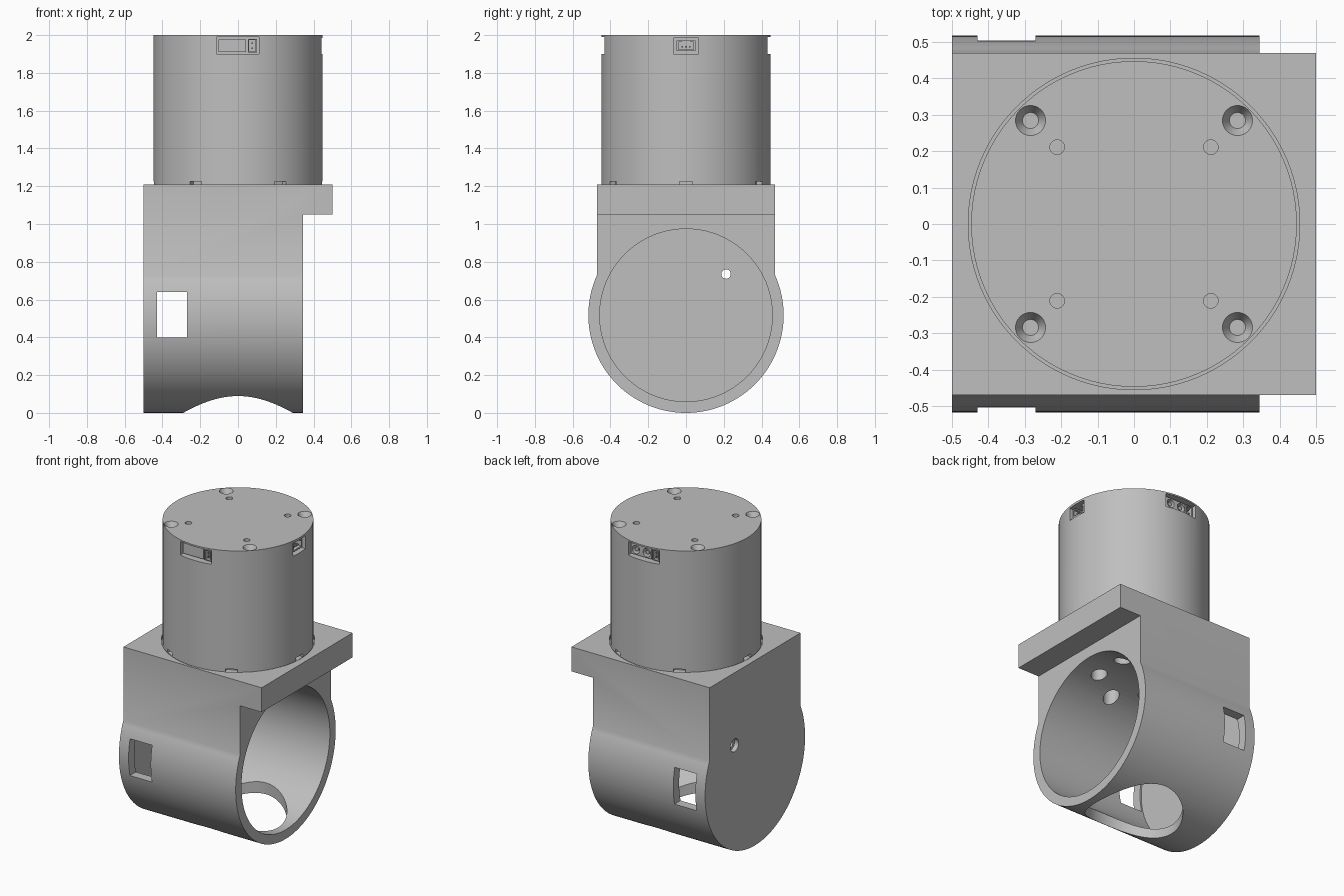
import bpy, bmesh
from math import sin, cos, pi, radians, asin
from mathutils import Matrix, Vector

if "Cube" in bpy.data.objects:
    bpy.data.objects.remove(bpy.data.objects["Cube"])

GREY = bpy.data.materials.new("machined_grey")
GREY.use_nodes = True
GREY.diffuse_color = (0.52, 0.52, 0.52, 1)
GREY.node_tree.nodes["Principled BSDF"].inputs["Base Color"].default_value = (0.52, 0.52, 0.52, 1)


def finish(name, bm):
    bmesh.ops.recalc_face_normals(bm, faces=bm.faces)
    mesh = bpy.data.meshes.new(name)
    bm.to_mesh(mesh)
    bm.free()
    mesh.materials.append(GREY)
    ob = bpy.data.objects.new(name, mesh)
    bpy.context.collection.objects.link(ob)
    return ob


def box(name, x, y, z, turn=0):
    """Box from (min, max) ranges, turned about the z axis."""
    bm = bmesh.new()
    bmesh.ops.create_cube(bm, size=1)
    for v in bm.verts:
        v.co = Vector([(r[0] + r[1]) / 2 + c * (r[1] - r[0]) for c, r in zip(v.co, (x, y, z))])
    bm.transform(Matrix.Rotation(turn, 4, 'Z'))
    return finish(name, bm)


def rod(name, start, end, r, r2=None, sides=32):
    """Cylinder or cone between two points."""
    a, b = Vector(start), Vector(end)
    bm = bmesh.new()
    bmesh.ops.create_cone(bm, cap_ends=True, segments=sides, radius1=r,
                          radius2=r if r2 is None else r2, depth=(b - a).length)
    turn = (b - a).to_track_quat('Z', 'Y').to_matrix().to_4x4()
    bm.transform(Matrix.Translation((a + b) / 2) @ turn)
    return finish(name, bm)


def cut(ob, *cutters):
    for c in cutters:
        mod = ob.modifiers.new("cut", 'BOOLEAN')
        mod.object, mod.operation, mod.solver = c, 'DIFFERENCE', 'EXACT'
        bpy.context.view_layer.objects.active = ob
        bpy.ops.object.modifier_apply(modifier=mod.name)
        bpy.data.objects.remove(c)


def smooth(ob):
    bpy.ops.object.select_all(action='DESELECT')
    ob.select_set(True)
    bpy.context.view_layer.objects.active = ob
    bpy.ops.object.shade_smooth_by_angle(angle=radians(30))


# Bracket: round-bottomed profile extruded along x
R, HALF, TOP = 0.517, 0.47, 1.21
rise = asin((R**2 - HALF**2)**0.5 / R)
steps = 72
arc = [rise - i * (pi + 2 * rise) / steps for i in range(steps + 1)]
profile = [(R * cos(a), R + R * sin(a)) for a in arc] + [(-HALF, TOP), (HALF, TOP)]
bm = bmesh.new()
face = bm.faces.new([bm.verts.new((-0.5, y, z)) for y, z in profile])
grown = bmesh.ops.extrude_face_region(bm, geom=[face])
bmesh.ops.translate(bm, vec=(1, 0, 0),
                    verts=[v for v in grown["geom"] if isinstance(v, bmesh.types.BMVert)])
bracket = finish("bracket", bm)

# Step under the overhanging plate, bore, side windows, drain hole
cut(bracket,
    box("step", (0.345, 0.7), (-0.7, 0.7), (-0.2, 1.05)),
    rod("bore", (-0.44, 0, R), (0.6, 0, R), 0.457, sides=96),
    box("windows", (-0.43, -0.27), (-0.7, 0.7), (0.4, 0.64)),
    rod("bottom_opening", (0, 0, -0.2), (0, 0, 0.5), 0.29, sides=72),
    rod("seat_recess", (0, 0, 1.19), (0, 0, 1.3), 0.455, sides=96))

# Counterbored screw holes in the end wall
for y in (-0.212, 0.212):
    for z in (0.31, 0.735):
        cut(bracket, rod("screw", (-0.6, y, z), (-0.3, y, z), 0.025),
            rod("counterbore", (-0.6, y, z), (-0.47, y, z), 0.042))

# Ring of counterbored screw holes in the bore roof
for i in range(6):
    a = radians(30 + 60 * i)
    x, y = 0.21 * cos(a), 0.21 * sin(a)
    cut(bracket, rod("counterbore", (x, y, 0.7), (x, y, 1.08), 0.048),
        rod("screw", (x, y, 0.7), (x, y, 1.3), 0.026))
smooth(bracket)

# Motor housing
housing = rod("motor_housing", (0, 0, 1.19), (0, 0, 2), 0.447, sides=96)
for i in range(6):
    cut(housing, box("foot_slot", (0.41, 0.5), (-0.035, 0.035), (1.205, 1.226), radians(60 * i)))

# Countersunk screws and small pin holes in the lid
for sx in (-1, 1):
    for sy in (-1, 1):
        x, y = 0.284 * sx, 0.284 * sy
        cut(housing, rod("countersink", (x, y, 1.965), (x, y, 2.005), 0.022, 0.044))
        x, y = 0.211 * sx, 0.211 * sy
        cut(housing, rod("pin_hole", (x, y, 1.96), (x, y, 2.1), 0.02))

# Connector pockets: wide at front and back, narrow on the model's left
front, back, left = 0, pi, pi / 2
for turn in (front, back):
    cut(housing, box("pocket", (-0.115, 0.112), (-0.6, -0.36), (1.9, 1.99), turn))
cut(housing, box("pocket", (-0.065, 0.065), (-0.6, -0.36), (1.9, 1.985), left))
smooth(housing)


def spin(turn, x, y, z):
    return Matrix.Rotation(turn, 3, 'Z') @ Vector((x, y, z))


# Wide connectors: power socket with two round pins beside a signal socket
for side, turn in (("front", front), ("back", back)):
    power = box(side + "_power_socket", (-0.103, 0.043), (-0.42, -0.355), (1.91, 1.978), turn)
    for n, x in enumerate((-0.068, 0.01)):
        cut(power, rod("well", spin(turn, x, -0.5, 1.943), spin(turn, x, -0.375, 1.943), 0.027))
        pin = rod(f"{side}_power_pin_{n}", spin(turn, x, -0.412, 1.943),
                  spin(turn, x, -0.365, 1.943), 0.013, sides=16)
        smooth(pin)
    smooth(power)
    signal = box(side + "_signal_socket", (0.052, 0.1), (-0.42, -0.355), (1.908, 1.98), turn)
    cut(signal, box("slot", (0.059, 0.093), (-0.5, -0.385), (1.914, 1.974), turn))
    for n, z in enumerate((1.93, 1.958)):
        box(f"{side}_signal_pin_{n}", (0.072, 0.08), (-0.415, -0.38), (z - 0.004, z + 0.004), turn)

# Narrow connector
data = box("left_data_socket", (-0.05, 0.05), (-0.43, -0.355), (1.915, 1.972), left)
cut(data, box("slot", (-0.04, 0.04), (-0.5, -0.385), (1.924, 1.963), left),
    box("key", (-0.025, 0.025), (-0.5, -0.385), (1.95, 2.0), left))
for n, x in enumerate((-0.02, 0, 0.02)):
    box(f"left_data_pin_{n}", (x - 0.004, x + 0.004), (-0.42, -0.38), (1.934, 1.942), left)
